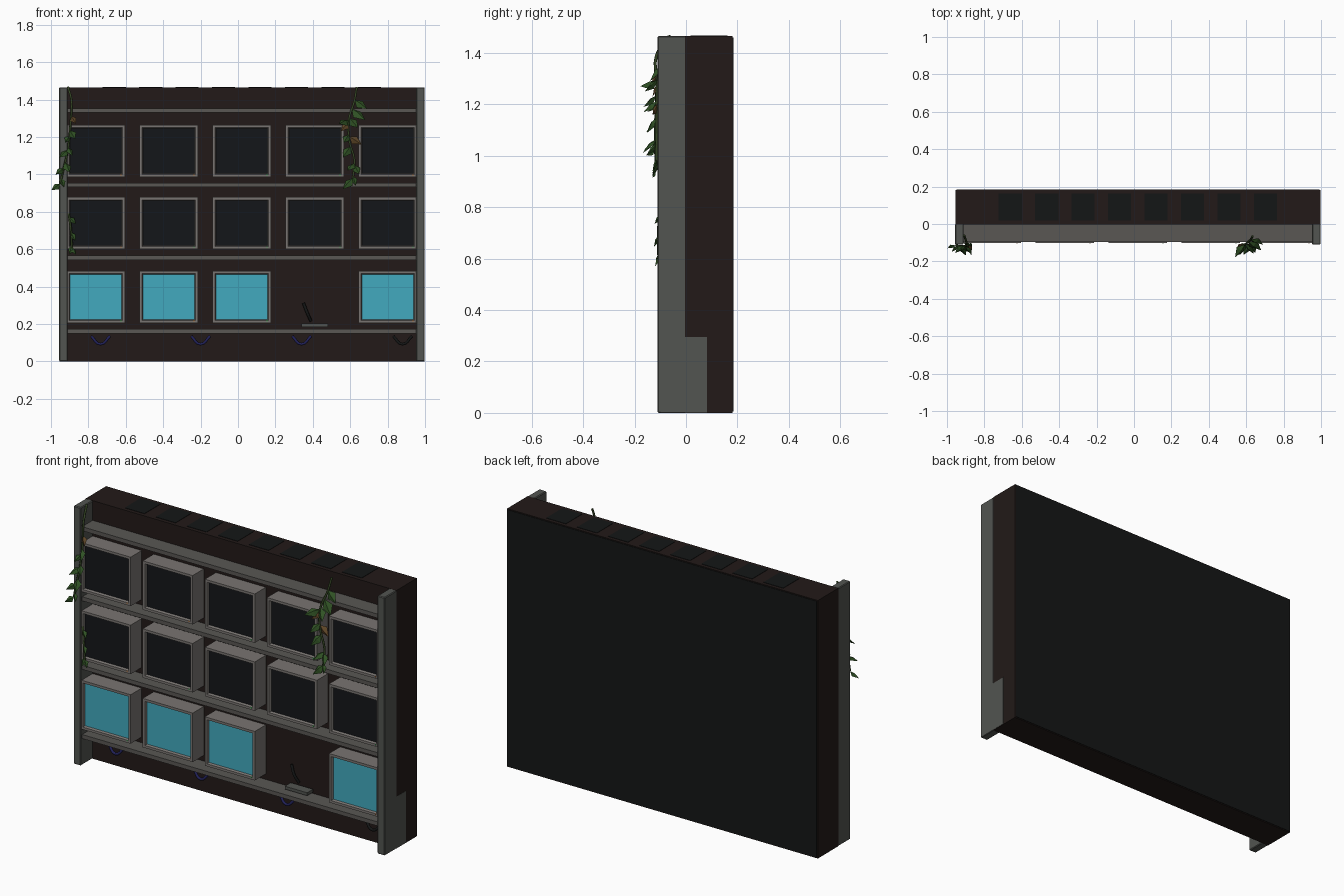
import bpy, bmesh, random
from mathutils import Vector

if "Cube" in bpy.data.objects:
    bpy.data.objects.remove(bpy.data.objects["Cube"])

random.seed(4)
mats = {}


def mat(name, rgb):
    if name not in mats:
        m = bpy.data.materials.new(name)
        m.diffuse_color = (*rgb, 1)
        m.use_nodes = True
        m.node_tree.nodes["Principled BSDF"].inputs["Base Color"].default_value = m.diffuse_color
        mats[name] = m
    return mats[name]


DARK = mat("dark_brown", (0.016, 0.010, 0.009))
BLACK = mat("black", (0.007, 0.008, 0.008))
METAL = mat("dark_metal", (0.085, 0.09, 0.082))
SHELF = mat("shelf_metal", (0.10, 0.095, 0.088))
CASE = mat("monitor_case", (0.19, 0.175, 0.165))
OFF = mat("screen_off", (0.007, 0.008, 0.010))
CYAN = mat("screen_cyan", (0.055, 0.40, 0.52))
BLUE = mat("blue_cable", (0.015, 0.015, 0.10))
LEAF = mat("leaf_green", (0.03, 0.085, 0.018))
DEAD = mat("leaf_brown", (0.11, 0.06, 0.02))
STEM = mat("stem", (0.035, 0.06, 0.018))
LED_G = mat("led_green", (0.05, 0.5, 0.1))
LED_O = mat("led_orange", (0.6, 0.2, 0.03))


def finish(bm, name, *materials):
    bmesh.ops.recalc_face_normals(bm, faces=bm.faces)
    me = bpy.data.meshes.new(name)
    bm.to_mesh(me)
    bm.free()
    for m in materials:
        me.materials.append(m)
    ob = bpy.data.objects.new(name, me)
    bpy.context.collection.objects.link(ob)
    return ob


def make_box(lo, hi):
    bm = bmesh.new()
    bmesh.ops.create_cube(bm, size=1)
    for v in bm.verts:
        v.co = Vector([(a + b) / 2 + c * (b - a) for a, b, c in zip(lo, hi, v.co)])
    return bm


def box(name, x, y, z, m, bevel=0):
    bm = make_box((x[0], y[0], z[0]), (x[1], y[1], z[1]))
    if bevel:
        bmesh.ops.bevel(bm, geom=bm.edges[:], offset=bevel, segments=1, affect='EDGES')
    return finish(bm, name, m)


def tube(name, pts, r, m):
    cu = bpy.data.curves.new(name, 'CURVE')
    cu.dimensions = '3D'
    cu.bevel_depth = r
    cu.bevel_resolution = 1
    cu.resolution_u = 4
    cu.use_fill_caps = True
    sp = cu.splines.new('BEZIER')
    sp.bezier_points.add(len(pts) - 1)
    for bp, p in zip(sp.bezier_points, pts):
        bp.co = p
        bp.handle_left_type = bp.handle_right_type = 'AUTO'
    cu.materials.append(m)
    ob = bpy.data.objects.new(name, cu)
    bpy.context.collection.objects.link(ob)


def monitor(name, cx, z0, screen, led):
    # case with a bevelled bezel and recessed screen
    bm = make_box((cx - 0.157, -0.102, z0), (cx + 0.157, 0.005, z0 + 0.278))
    bm.faces.ensure_lookup_table()
    front = min(bm.faces, key=lambda f: f.calc_center_median().y)
    bmesh.ops.inset_region(bm, faces=[front], thickness=0.02)
    bmesh.ops.inset_region(bm, faces=[front], thickness=0.007, depth=-0.012)
    front.material_index = 1
    finish(bm, name, CASE, screen)
    box(name + "_led", (cx + 0.132, cx + 0.138), (-0.104, -0.101),
        (z0 + 0.009, z0 + 0.015), led)


def vine(name, stem, tips):
    tube(name + "_stem", stem, 0.006, STEM)
    # dense samples along the stem give each leaf its base
    samples = [Vector(a).lerp(Vector(b), i / 10)
               for a, b in zip(stem, stem[1:]) for i in range(11)]
    bm = bmesh.new()
    for tip in tips:
        t = Vector(tip)
        b = min(samples, key=lambda s: (s - t - Vector((0, 0, 0.045))).length)
        d = t - b
        n = Vector((random.uniform(-0.5, 0.5), -1, 0.5))
        side = d.cross(n).normalized() * d.length * 0.3
        up = side.cross(d).normalized() * d.length * 0.1
        mid = b + d * 0.4
        vs = [bm.verts.new(p) for p in (b, mid + side - up, mid + up, mid - side - up, t)]
        brown = random.random() < 0.2
        for q in ((0, 2, 1), (0, 3, 2), (1, 2, 4), (2, 3, 4)):
            bm.faces.new([vs[i] for i in q]).material_index = int(brown)
    finish(bm, name + "_leaves", LEAF, DEAD)


# cabinet body, back panel and vents
box("cabinet_body", (-0.955, 0.997), (-0.003, 0.181), (0, 1.465), DARK)
box("back_panel", (-0.95, 0.992), (0.18, 0.184), (0.005, 1.46), BLACK)
for i in range(8):
    cx = -0.662 + i * 0.195
    box(f"top_vent_{i}", (cx - 0.062, cx + 0.062), (0.018, 0.162), (1.46, 1.467), BLACK)

# side posts, with a wider foot on the outer right side
box("left_post", (-0.956, -0.911), (-0.11, 0.0), (0, 1.465), METAL, 0.004)
box("right_post", (0.952, 0.998), (-0.11, 0.0), (0, 1.465), METAL, 0.004)
box("right_post_foot", (0.96, 0.998), (-0.1, 0.082), (0.002, 0.295), METAL)

# shelves
for i, z in enumerate((0.15, 0.543, 0.932, 1.33)):
    box(f"shelf_{i}", (-0.912, 0.954), (-0.097, 0.0), (z, z + 0.023), SHELF)

# monitor wall, one monitor missing on the bottom row
for row, z0 in enumerate((0.205, 0.6, 0.986)):
    for col in range(5):
        if (row, col) != (0, 3):
            monitor(f"monitor_{row}_{col}", -0.76 + col * 0.39, z0,
                    OFF if row else CYAN, random.choice((LED_G, LED_O)))

# leftover stand and cut cable in the empty bay
box("empty_stand", (0.34, 0.48), (-0.065, -0.012), (0.185, 0.202), METAL)
tube("cut_cable", [(0.39, -0.01, 0.215), (0.37, -0.025, 0.26), (0.35, -0.02, 0.312)], 0.008, BLACK)

# drooping cables under the lowest shelf
for i, (cx, m) in enumerate(((-0.735, BLUE), (-0.2, BLUE), (0.34, BLUE), (0.88, BLACK))):
    tube(f"hanging_cable_{i}", [(cx - 0.05, -0.04, 0.135), (cx, -0.05, 0.092),
                                (cx + 0.05, -0.04, 0.135)], 0.008, m)

# vines
vine("left_vine",
     [(-0.908, -0.06, 1.466), (-0.89, -0.115, 1.39), (-0.895, -0.113, 1.28),
      (-0.91, -0.118, 1.13), (-0.935, -0.118, 1.02), (-0.95, -0.115, 0.95)],
     [(-0.865, -0.14, 1.27), (-0.87, -0.165, 1.19), (-0.925, -0.15, 1.17),
      (-0.885, -0.15, 1.1), (-0.955, -0.155, 1.09), (-0.9, -0.168, 1.01),
      (-0.975, -0.15, 1.0), (-0.93, -0.13, 0.93), (-0.998, -0.13, 0.915)])
vine("lower_left_vine",
     [(-0.905, -0.1, 0.79), (-0.893, -0.108, 0.7), (-0.888, -0.106, 0.6)],
     [(-0.868, -0.122, 0.735), (-0.87, -0.125, 0.645), (-0.865, -0.12, 0.57),
      (-0.9, -0.118, 0.57)])
vine("right_vine",
     [(0.635, -0.065, 1.466), (0.622, -0.085, 1.39), (0.592, -0.11, 1.29),
      (0.595, -0.112, 1.18), (0.622, -0.113, 1.08), (0.615, -0.113, 0.98)],
     [(0.69, -0.11, 1.35), (0.68, -0.14, 1.29), (0.54, -0.178, 1.27),
      (0.55, -0.13, 1.23), (0.64, -0.16, 1.25), (0.66, -0.13, 1.16),
      (0.565, -0.165, 1.17), (0.56, -0.15, 1.09), (0.65, -0.155, 1.0),
      (0.585, -0.165, 1.02), (0.63, -0.13, 0.94), (0.56, -0.13, 0.92)])
